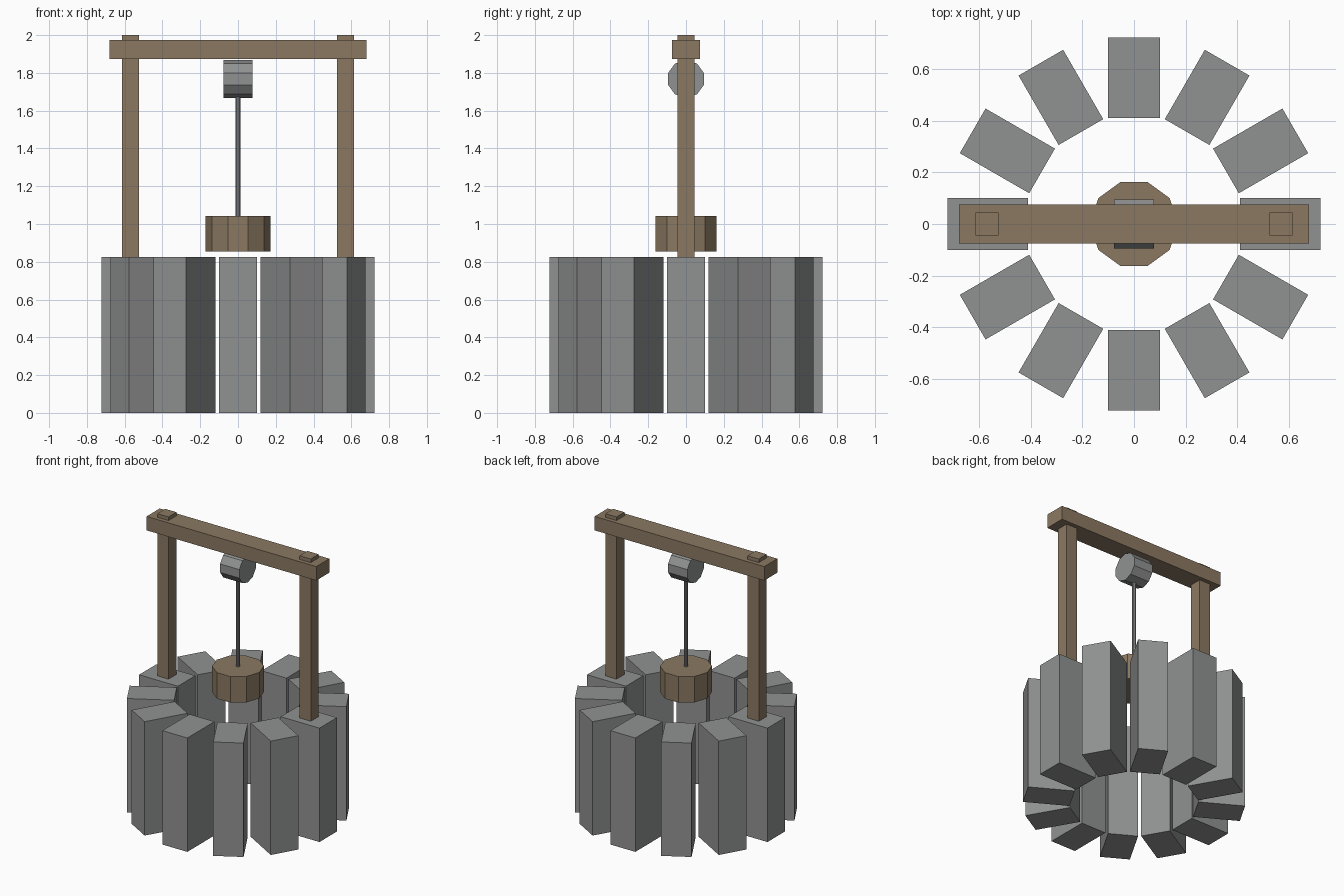
import bpy, math
from mathutils import Matrix

if "Cube" in bpy.data.objects:
    bpy.data.objects.remove(bpy.data.objects["Cube"])


def material(name, rgb):
    m = bpy.data.materials.new(name)
    m.diffuse_color = (*rgb, 1)
    m.use_nodes = True
    m.node_tree.nodes["Principled BSDF"].inputs["Base Color"].default_value = m.diffuse_color
    return m


STONE = material("grey stone", (0.28, 0.288, 0.284))
WOOD = material("brown wood", (0.258, 0.191, 0.122))


def finish(name, mat):
    ob = bpy.context.object
    ob.name = name
    ob.data.materials.append(mat)
    return ob


def box(name, mat, low, high, turn=0.0):
    """Box between two corners, turned about the world z axis."""
    bpy.ops.mesh.primitive_cube_add(size=1)
    ob = finish(name, mat)
    mid = [(a + b) / 2 for a, b in zip(low, high)]
    size = [b - a for a, b in zip(low, high)]
    ob.data.transform(Matrix.Rotation(turn, 4, 'Z') @ Matrix.Translation(mid)
                      @ Matrix.Diagonal((*size, 1)))
    return ob


def drum(name, mat, radius, low, high, axis='Z', height=0.0):
    """Ten-sided cylinder along z, or along x at a given height."""
    bpy.ops.mesh.primitive_cylinder_add(vertices=10, radius=radius, depth=high - low)
    ob = finish(name, mat)
    # put corners on the x axis
    ob.data.transform(Matrix.Rotation(math.pi / 2, 4, 'Z'))
    ob.data.transform(Matrix.Translation((0, 0, (low + high) / 2)))
    if axis == 'X':
        ob.data.transform(Matrix.Translation((0, 0, height))
                          @ Matrix.Rotation(math.pi / 2, 4, 'Y'))
    return ob


# Ring of twelve standing wall stones
for i in range(12):
    box(f"wall_stone_{i + 1}", STONE, (0.412, -0.1, 0), (0.723, 0.1, 0.825),
        math.radians(30 * i))

# Frame: two posts poking through a cross beam
for side, x in (("left", -0.57), ("right", 0.57)):
    box(f"{side}_post", WOOD, (x - 0.045, -0.045, 0.82), (x + 0.045, 0.045, 2.0))
box("cross_beam", WOOD, (-0.68, -0.075, 1.873), (0.68, 0.075, 1.974))

# Pulley, rope and bucket
drum("pulley", STONE, 0.1, -0.077, 0.077, 'X', 1.768)
drum("rope", STONE, 0.014, 1.0, 1.70)
drum("bucket", WOOD, 0.171, 0.855, 1.043)
